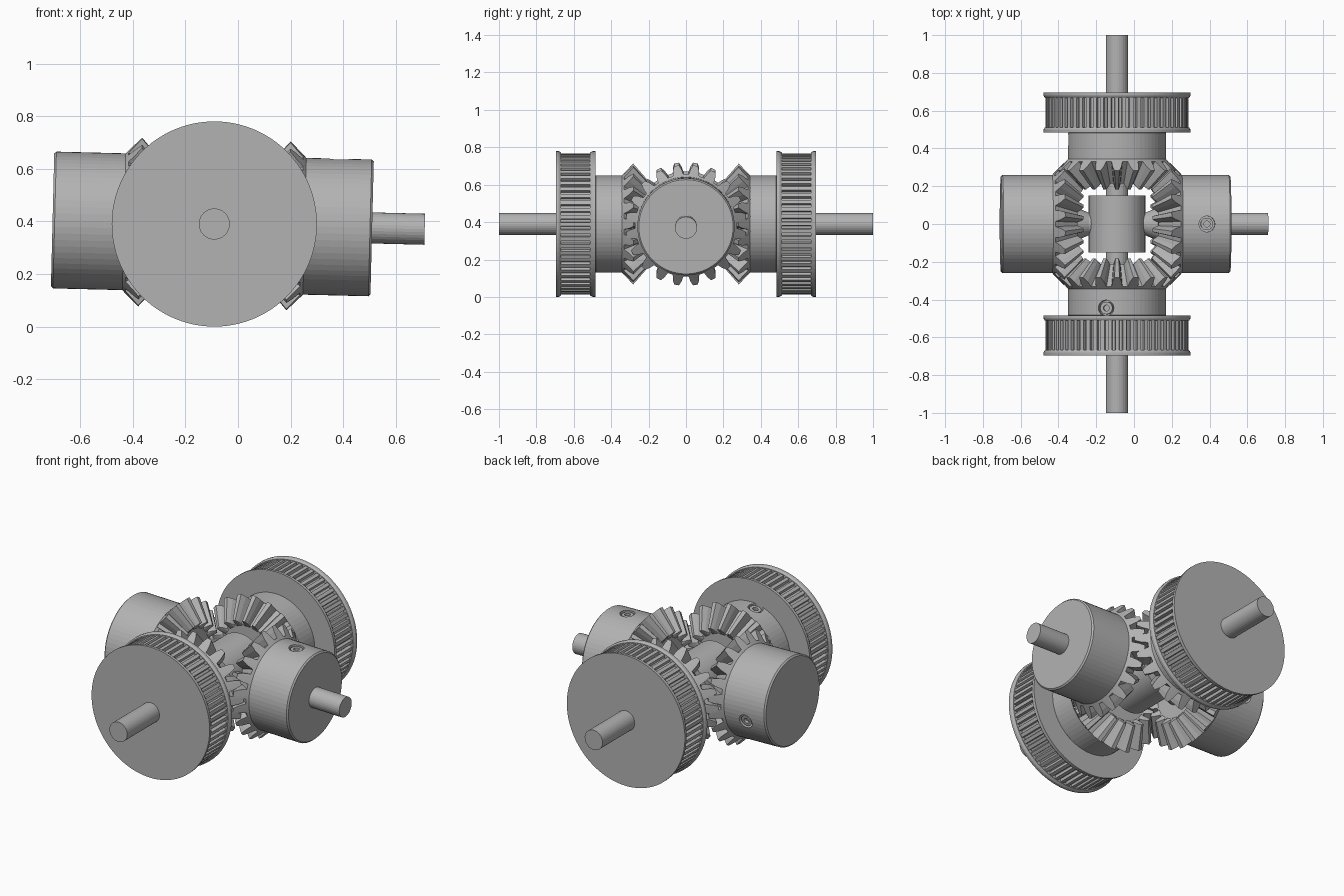
import bpy, bmesh
from math import sin, cos, pi, radians
from mathutils import Matrix, Vector

if "Cube" in bpy.data.objects:
    bpy.data.objects.remove(bpy.data.objects["Cube"])

steel = bpy.data.materials.new("plain grey steel")
steel.use_nodes = True
GREY = (0.45, 0.45, 0.45, 1)
steel.diffuse_color = GREY
steel.node_tree.nodes["Principled BSDF"].inputs["Base Color"].default_value = GREY

CENTRE = Vector((-0.09, 0, 0.39))
TILT = Matrix.Rotation(radians(1.43), 4, 'Y')
SEGMENTS = 64


def frame(direction, tilted):
    """Local z runs outward along the shaft, local x points up."""
    z = Vector(direction)
    x = Vector((0, 0, 1))
    y = z.cross(x)
    m = Matrix((x, y, z)).transposed().to_4x4()
    return Matrix.Translation(CENTRE) @ (TILT @ m if tilted else m)


def skin(name, rings, matrix):
    """Closed solid through rings of equal point count."""
    bm = bmesh.new()
    loops = [[bm.verts.new(p) for p in ring] for ring in rings]
    n = len(loops[0])
    for a, b in zip(loops, loops[1:]):
        for i in range(n):
            j = (i + 1) % n
            bm.faces.new((a[i], a[j], b[j], b[i]))
    bm.faces.new(loops[0][::-1])
    bm.faces.new(loops[-1])
    bmesh.ops.recalc_face_normals(bm, faces=bm.faces)
    bm.transform(matrix)
    mesh = bpy.data.meshes.new(name)
    bm.to_mesh(mesh)
    bm.free()
    mesh.materials.append(steel)
    ob = bpy.data.objects.new(name, mesh)
    bpy.context.collection.objects.link(ob)
    return ob


def ring(r, t, angles):
    return [(r * cos(a), r * sin(a), t) for a in angles]


def lathe(name, profile, matrix, n=SEGMENTS):
    angles = [2 * pi * i / n for i in range(n)]
    return skin(name, [ring(r, t, angles) for r, t in profile], matrix)


def tooth_outline(count, steps, phase):
    """Angle and height fraction of every corner of a toothed outline."""
    pitch = 2 * pi / count
    return [((k + phase + s) * pitch, h) for k in range(count) for s, h in steps]


def bevel_gear(name, matrix, phase):
    steps = [(-.5, 0), (-.34, 0), (-.25, .55), (-.13, 1), (.13, 1), (.25, .55), (.34, 0)]
    outline = tooth_outline(20, steps, phase)
    angles = [a for a, h in outline]
    root, tip = Vector((.272, .332)), Vector((.323, .282))
    outer = [root.lerp(tip, h) for a, h in outline]

    def toothed(scale):
        return [(p.x * scale * cos(a), p.x * scale * sin(a), p.y * scale)
                for p, a in zip(outer, angles)]
    skin(name, [ring(.255, .348, angles), toothed(1), toothed(.645),
                ring(.165, .216, angles)], matrix)


def set_screw(name, hub, matrix, angle, t):
    """Drill a radial hole in the hub and sink a socket screw in it."""
    m = (matrix @ Matrix.Rotation(radians(angle), 4, 'Z')
         @ Matrix.Translation((0, 0, t)) @ Matrix.Rotation(pi / 2, 4, 'Y'))
    cutter = lathe(name + "_hole_cutter", [(.042, .22), (.042, .3)], m, 24)
    cutter.hide_render = True
    cutter.hide_set(True)
    cutter.display_type = 'WIRE'
    mod = hub.modifiers.new("screw hole", 'BOOLEAN')
    mod.object = cutter
    mod.operation = 'DIFFERENCE'
    mod.solver = 'EXACT'
    # Apply the cut, then drop the helper
    bpy.context.view_layer.update()
    cut = bpy.data.meshes.new_from_object(
        hub.evaluated_get(bpy.context.evaluated_depsgraph_get()))
    hub.modifiers.clear()
    hub.data = cut
    bpy.data.objects.remove(cutter)
    lathe(name, [(.033, .2), (.033, .252), (.016, .252), (.016, .235)], m, 24)


def pulley(name, matrix):
    # Toothed belt drum
    steps = [(-.3, 1), (.2, 1), (.28, 0), (.62, 0)]
    outline = tooth_outline(60, steps, 0)
    drum = [[((.36 + .018 * h) * cos(a), (.36 + .018 * h) * sin(a), t)
             for a, h in outline] for t in (.495, .685)]
    skin(name + "_drum", drum, matrix)
    # Flanges with a narrower lip towards the belt
    lathe(name + "_inner_flange", [(.39, .484), (.39, .499), (.382, .512)], matrix, 96)
    lathe(name + "_outer_flange", [(.382, .668), (.39, .681), (.39, .696)], matrix, 96)


# name, outward direction, tilted, hub end, shaft end, screw angle, screw position
arms = [
    ("front", (0, -1, 0), False, .49, 1.0, 13, .445),
    ("back", (0, 1, 0), False, .49, 1.0, 270, .445),
    ("left", (1, 0, 0), True, .60, .80, 0, .47),
    ("right", (-1, 0, 0), True, .615, .55, 103, .48),
]
for name, direction, tilted, hub_end, shaft_end, angle, t in arms:
    m = frame(direction, tilted)
    bevel_gear(name + "_bevel_gear", m, .5 if tilted else 0)
    hub = lathe(name + "_hub", [(.26, .335), (.26, hub_end - .008),
                                (.252, hub_end)], m)
    set_screw(name + "_set_screw", hub, m, angle, t)
    lathe(name + "_shaft", [(.059, .05), (.059, shaft_end)], m, 32)
    if tilted:
        lathe(name + "_thrust_collar", [(.06, .15), (.09, .22)], m, 32)
    else:
        pulley(name + "_pulley", m)

# Central block joining the shafts
lathe("centre_block", [(.15, -.15), (.15, .15)], frame((0, 1, 0), False))
